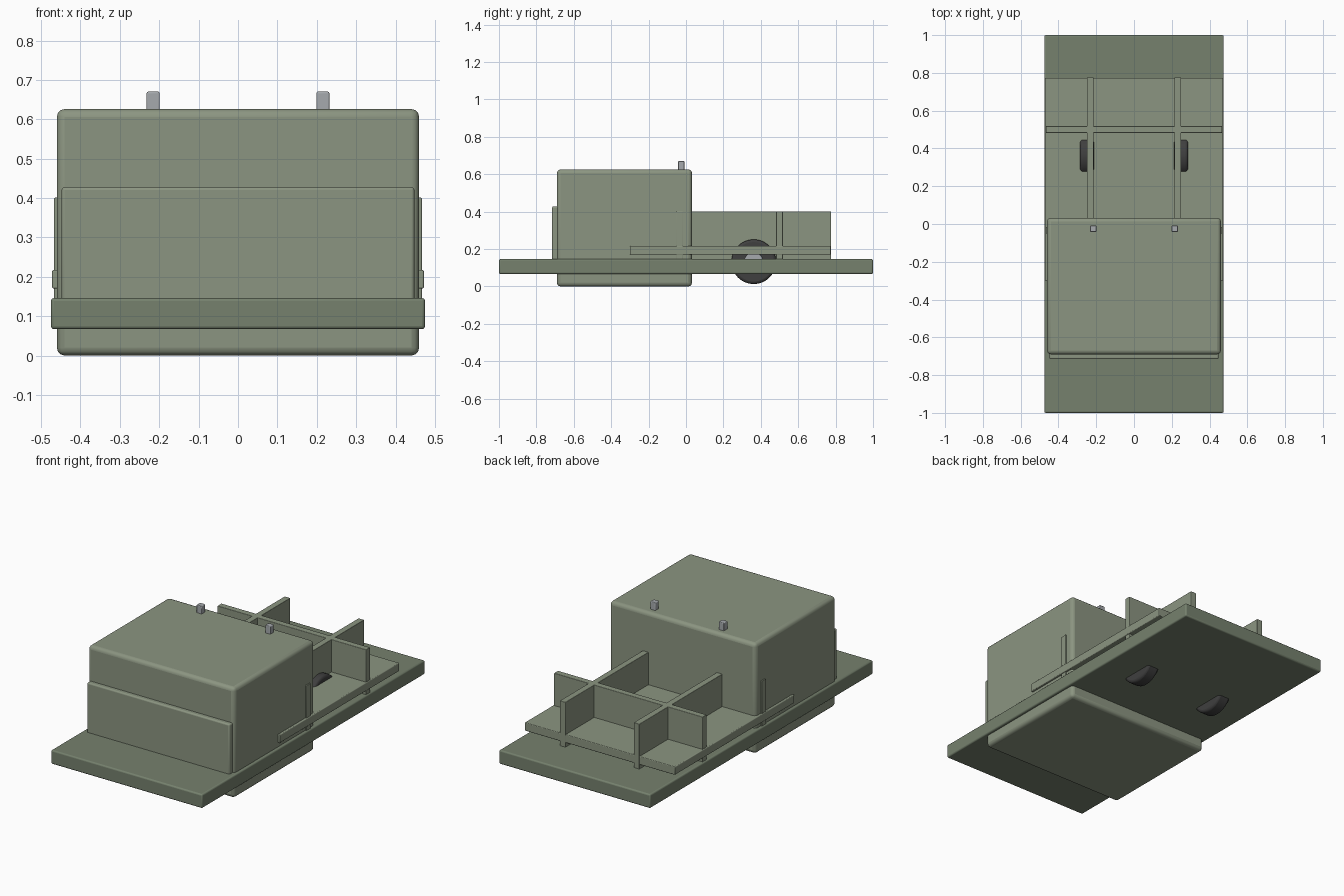
import bpy
import math

if "Cube" in bpy.data.objects:
    bpy.data.objects.remove(bpy.data.objects["Cube"])


def material(name, r, g, b):
    m = bpy.data.materials.new(name)
    m.diffuse_color = (r, g, b, 1)
    m.use_nodes = True
    m.node_tree.nodes["Principled BSDF"].inputs["Base Color"].default_value = m.diffuse_color
    return m


GREEN = material("pale_green", 0.26, 0.30, 0.22)
DARK = material("dark_green", 0.18, 0.22, 0.155)
RUBBER = material("rubber", 0.05, 0.05, 0.05)
METAL = material("metal", 0.38, 0.40, 0.42)


def finish(ob, name, mat, bevel, segments=3):
    ob.name = name
    ob.data.materials.append(mat)
    mod = ob.modifiers.new("bevel", "BEVEL")
    mod.width = bevel
    mod.segments = segments
    mod.limit_method = "ANGLE"
    bpy.ops.object.shade_smooth_by_angle(angle=math.radians(35))


def box(name, x, y, z, mat, bevel):
    """Rounded box from (min, max) pairs."""
    spans = (x, y, z)
    bpy.ops.mesh.primitive_cube_add(size=1, location=[(a + b) / 2 for a, b in spans])
    ob = bpy.context.object
    ob.scale = [b - a for a, b in spans]
    bpy.ops.object.transform_apply(location=False, rotation=False, scale=True)
    finish(ob, name, mat, bevel)


def disc(name, x, y, z, radius, width, mat, bevel):
    bpy.ops.mesh.primitive_cylinder_add(vertices=48, radius=radius, depth=width,
                                        location=(x, y, z), rotation=(0, math.pi / 2, 0))
    finish(bpy.context.object, name, mat, bevel)


# Base plate and main housing
box("base_plate", (-0.475, 0.475), (-1, 1), (0.067, 0.146), DARK, 0.008)
box("housing", (-0.46, 0.46), (-0.69, 0.032), (0, 0.626), GREEN, 0.02)
box("front_panel", (-0.448, 0.448), (-0.716, -0.67), (0.09, 0.428), GREEN, 0.008)

# Rear tray and cross walls
box("tray", (-0.472, 0.472), (-0.3, 0.774), (0.17, 0.217), GREEN, 0.004)
for i, y in enumerate((-0.033, 0.5)):
    box(f"cross_wall_{i + 1}", (-0.467, 0.467), (y - 0.018, y + 0.018),
        (0.14, 0.401), GREEN, 0.003)

for side, s in (("left", -1), ("right", 1)):
    # Long divider walls
    box(f"{side}_divider", sorted((s * 0.214, s * 0.25)), (-0.3, 0.776),
        (0.14, 0.401), GREEN, 0.003)
    # Wheels poking through the tray
    disc(f"{side}_tyre", s * 0.249, 0.362, 0.132, 0.119, 0.076, RUBBER, 0.014)
    disc(f"{side}_hub", s * 0.249, 0.362, 0.132, 0.05, 0.084, METAL, 0.004)
    # Roof pegs
    box(f"{side}_peg", sorted((s * 0.199, s * 0.232)), (-0.042, -0.009),
        (0.6, 0.67), METAL, 0.004)
